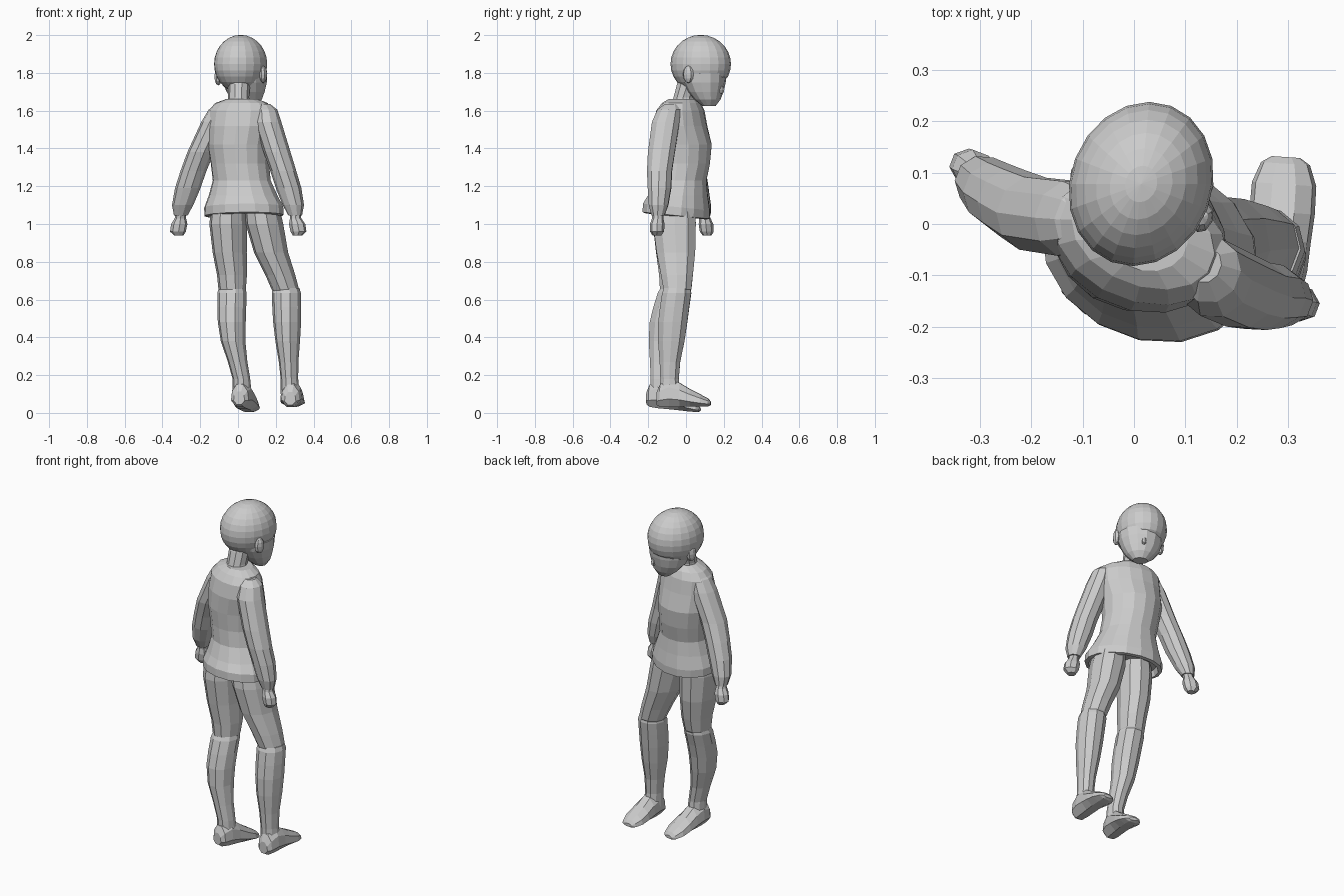
import bpy, bmesh, math
from mathutils import Vector, Matrix

TURN = math.radians(-21)   # whole body is twisted towards +x


def make(name, bm):
    bmesh.ops.recalc_face_normals(bm, faces=bm.faces)
    me = bpy.data.meshes.new(name)
    bm.to_mesh(me)
    bm.free()
    ob = bpy.data.objects.new(name, me)
    bpy.context.collection.objects.link(ob)
    return ob


def skin(name, loops):
    """Bridge equal-sized vertex loops and cap both ends."""
    bm = bmesh.new()
    rows = [[bm.verts.new(p) for p in lp] for lp in loops]
    n = len(rows[0])
    for a, b in zip(rows, rows[1:]):
        for i in range(n):
            j = (i + 1) % n
            bm.faces.new((a[i], a[j], b[j], b[i]))
    bm.faces.new(rows[0])
    bm.faces.new(rows[-1])
    return make(name, bm)


def loft(name, rings, n=10, turn=TURN, tilt=0.0):
    """Rings are (x, y, z, half width, half depth), turned about z."""
    rot = Matrix.Rotation(turn, 3, 'Z')
    loops = []
    for x, y, z, a, b in rings:
        lp = []
        for i in range(n):
            t = 2 * math.pi * (i + 0.5) / n
            v = rot @ Vector((a * math.cos(t), b * math.sin(t), 0))
            v.z = -tilt * v.y if z < 1.15 else 0
            lp.append(v + Vector((x, y, z)))
        loops.append(lp)
    return skin(name, loops)


def path_loft(name, path, radii, n=10):
    return loft(name, [p + r for p, r in zip(path, radii)], n)


def ball(name, centre, size, u, v, turn=TURN, shape=None):
    bm = bmesh.new()
    bmesh.ops.create_uvsphere(bm, u_segments=u, v_segments=v, radius=1)
    if shape:
        for vert in bm.verts:
            shape(vert.co)
    m = (Matrix.Translation(centre) @ Matrix.Rotation(turn, 4, 'Z')
         @ Matrix.Diagonal((*size, 1)))
    bmesh.ops.transform(bm, matrix=m, verts=bm.verts)
    return make(name, bm)


# Shirt with flared hem, closed slightly inside
loft("shirt", [
    (.022, -.02, 1.662, .085, .07),
    (.018, -.025, 1.64, .145, .095),
    (.013, -.03, 1.60, .175, .12),
    (.01, -.03, 1.52, .178, .138),
    (.004, -.016, 1.42, .168, .153),
    (.01, -.018, 1.32, .157, .146),
    (.02, -.03, 1.23, .157, .138),
    (.027, -.043, 1.15, .187, .157),
    (.03, -.05, 1.09, .215, .174),
    (.032, -.052, 1.045, .216, .174),
    (.032, -.052, 1.04, .195, .155),
    (.032, -.052, 1.075, .185, .145)], 16, tilt=.1)

# Neck
loft("neck", [(.005, -.015, 1.62, .066, .064), (.003, -.012, 1.67, .056, .056),
              (.006, .01, 1.74, .058, .06), (.012, .03, 1.79, .058, .06)])


# Skull, tucked in under the brow
def under_brow(co):
    if co.z < -.6 and co.y > .1:
        co.y *= .9


ball("skull", (.014, .078, 1.847), (.138, .163, .154), 20, 14, shape=under_brow)

# Face and jaw
loft("face", [
    (.033, .09, 1.80, .123, .126),
    (.036, .096, 1.75, .118, .114),
    (.04, .105, 1.70, .103, .092),
    (.05, .114, 1.66, .078, .068),
    (.058, .122, 1.625, .042, .034)], 14)

# Nose and ears
ball("nose", (.085, .188, 1.71), (.014, .016, .022), 6, 4)
for name, c in (("right_ear", (.134, .012, 1.792)), ("left_ear", (-.104, .098, 1.78))):
    ball(name, c, (.02, .03, .046), 8, 6)

# Sleeves and hands: shared thickness, one path per side
sleeve_r = [(.03, .035), (.06, .065), (.072, .077), (.071, .075), (.069, .069),
            (.068, .064), (.057, .053), (.036, .036)]
hand_r = [(.028, .028), (.03, .03), (.044, .038), (.043, .036), (.024, .022)]
arms = {
    "right": ([(.14, -.08, 1.635), (.148, -.09, 1.605), (.157, -.107, 1.54),
               (.207, -.13, 1.38), (.24, -.14, 1.28), (.268, -.14, 1.19),
               (.293, -.145, 1.10), (.303, -.148, 1.045)],
              [(.30, -.148, 1.07), (.305, -.15, 1.03), (.313, -.152, 1.0),
               (.32, -.153, .96), (.315, -.155, .938)]),
    "left": ([(-.085, .005, 1.635), (-.095, .008, 1.605), (-.122, .01, 1.54),
              (-.197, .02, 1.38), (-.236, .04, 1.28), (-.266, .057, 1.19),
              (-.293, .08, 1.10), (-.303, .096, 1.045)],
             [(-.30, .09, 1.07), (-.305, .1, 1.03), (-.311, .106, 1.0),
              (-.318, .11, .96), (-.313, .112, .938)]),
}
for side, (sleeve, hand) in arms.items():
    path_loft(side + "_sleeve", sleeve, sleeve_r, 10)
    path_loft(side + "_hand", hand, hand_r, 8)

# Thighs and lower legs
thigh_r = [(.088, .115), (.097, .122), (.088, .11), (.078, .09), (.072, .078), (.06, .06)]
shin_r = [(.07, .072), (.077, .081), (.076, .082), (.073, .082), (.064, .075),
          (.051, .058), (.046, .052), (.05, .056)]
legs = {
    "right": ([(.125, -.06, 1.10), (.14, -.062, 1.0), (.175, -.054, .85),
               (.224, -.048, .73), (.25, -.045, .655), (.255, -.05, .62)],
              [(.255, -.046, .66), (.256, -.049, .635), (.258, -.06, .56),
               (.26, -.07, .48), (.263, -.078, .38), (.268, -.085, .27),
               (.272, -.087, .18), (.276, -.085, .10)]),
    "left": ([(-.05, -.058, 1.10), (-.052, -.062, 1.0), (-.044, -.056, .85),
              (-.032, -.058, .73), (-.031, -.064, .655), (-.031, -.07, .62)],
             [(-.031, -.066, .66), (-.032, -.072, .635), (-.033, -.095, .56),
              (-.033, -.115, .48), (-.026, -.127, .38), (-.002, -.136, .27),
              (.018, -.138, .18), (.022, -.135, .10)]),
}
for side, (thigh, shin) in legs.items():
    path_loft(side + "_thigh", thigh, thigh_r, 10)
    path_loft(side + "_shin", shin, shin_r, 10)

# Feet: rings of (distance from ankle, half width, bottom, top)
foot = [(-.068, .03, .042, .11), (-.05, .048, .032, .15), (0, .057, .03, .18),
        (.055, .06, .032, .158), (.11, .064, .033, .125), (.165, .063, .033, .097),
        (.205, .048, .035, .076), (.218, .028, .042, .06)]


def build_foot(name, ankle, turn, slope, drop):
    fwd = Vector((-math.sin(turn), math.cos(turn), 0))
    side = Vector((fwd.y, -fwd.x, 0))
    loops = []
    for d, w, lo, hi in foot:
        mid, half = (lo + hi) / 2, (hi - lo) / 2
        lp = []
        for i in range(8):
            t = 2 * math.pi * (i + .5) / 8
            s = math.sin(t)
            wide = math.cos(t) * (1.08 if s < 0 else .95)
            z = mid + half * max(-1, min(1, s * 1.08)) - drop - slope * d
            lp.append(Vector(ankle) + fwd * d + side * (w * wide) + Vector((0, 0, z)))
        loops.append(lp)
    skin(name, loops)


build_foot("right_foot", (.281, -.087, 0), math.radians(-4), 0, 0)
build_foot("left_foot", (.02, -.14, 0), math.radians(-12), .12, .006)
